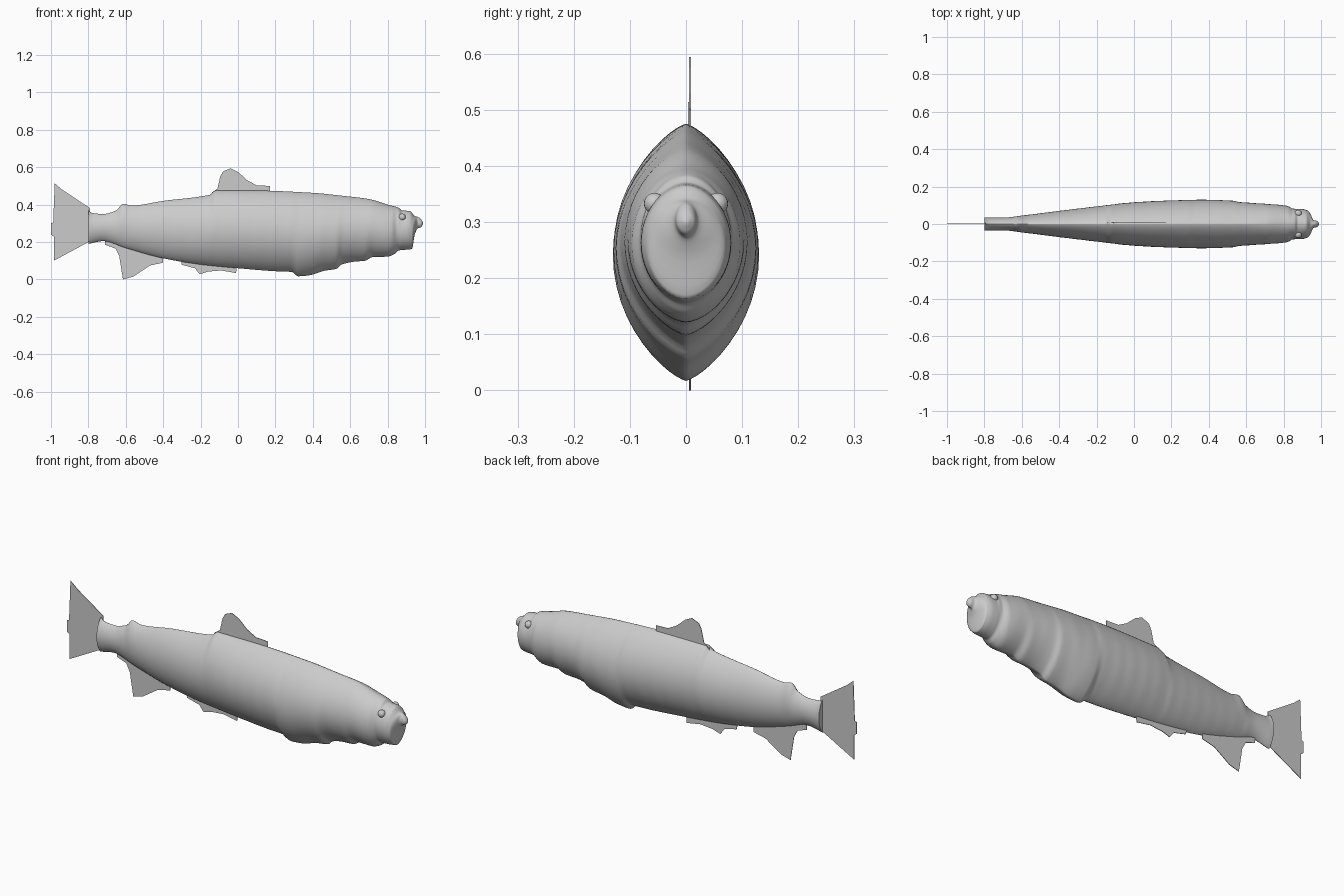
import bpy
import bmesh
from math import pi, sin, cos
from mathutils import Vector

default_cube = bpy.data.objects.get("Cube")
if default_cube:
    bpy.data.objects.remove(default_cube, do_unlink=True)


def make_material(name, colour):
    mat = bpy.data.materials.new(name)
    mat.use_nodes = True
    mat.diffuse_color = colour
    mat.node_tree.nodes["Principled BSDF"].inputs["Base Color"].default_value = colour
    return mat


skin = make_material("light grey", (0.6, 0.6, 0.6, 1))


def add_object(name, bm, smooth):
    bmesh.ops.recalc_face_normals(bm, faces=bm.faces)
    mesh = bpy.data.meshes.new(name)
    bm.to_mesh(mesh)
    bm.free()
    mesh.materials.append(skin)
    obj = bpy.data.objects.new(name, mesh)
    bpy.context.scene.collection.objects.link(obj)
    for polygon in mesh.polygons:
        polygon.use_smooth = smooth
    return obj


def profile_at(points, x):
    """Monotone cubic interpolation through (x, value) pairs."""
    def slope(i):
        (ax, av), (bx, bv) = points[i], points[i + 1]
        return (bv - av) / (bx - ax)

    def tangent(i):
        if i == 0 or i == len(points) - 1:
            return slope(min(i, len(points) - 2))
        before, after = slope(i - 1), slope(i)
        if before * after <= 0:
            return 0
        return 2 * before * after / (before + after)

    for i in range(len(points) - 1):
        (ax, av), (bx, bv) = points[i], points[i + 1]
        if x <= bx:
            span = bx - ax
            t = (x - ax) / span
            s = 1 - t
            return (av * (1 + 2 * t) * s * s + bv * (3 - 2 * t) * t * t
                    + span * t * s * (s * tangent(i) - t * tangent(i + 1)))
    return points[-1][1]


# Body outlines along the length: back, belly and half width
back = [(-.8, .37), (-.78, .355), (-.72, .35), (-.65, .37), (-.615, .405), (-.57, .395),
        (-.4, .42), (-.15, .453), (-.12, .475), (.1, .475), (.4, .463), (.56, .447),
        (.7, .43), (.8, .4), (.86, .383), (.875, .37), (.92, .365), (.945, .34),
        (.965, .333), (.98, .32), (.99, .303)]
belly = [(-.8, .19), (-.72, .205), (-.6, .168), (-.4, .113), (-.2, .08), (0, .06),
         (.2, .044), (.29, .04), (.32, .017), (.38, .022), (.46, .046), (.53, .058),
         (.55, .078), (.62, .095), (.68, .1), (.72, .12), (.8, .122), (.84, .138),
         (.86, .155), (.93, .163), (.945, .24), (.96, .272), (.98, .28), (.99, .297)]
width = [(-.8, .036), (-.7, .034), (-.6, .045), (-.4, .07), (-.2, .094), (0, .116),
         (.2, .126), (.37, .13), (.53, .124), (.56, .118), (.7, .108), (.82, .097),
         (.85, .082), (.9, .08), (.932, .07), (.945, .05), (.96, .021), (.98, .016),
         (.99, .003)]

# Body: a loft of lens-shaped rings, rounder towards the head
bm = bmesh.new()
SIDES = 48
stations = [-.8 + .01 * i for i in range(164)] + [.84 + .003 * i for i in range(51)]
rings = []
for x in stations:
    top, bottom, half = (profile_at(p, x) for p in (back, belly, width))
    middle, height = (top + bottom) / 2, (top - bottom) / 2
    sharpness = 1.5 if x < .6 else max(1.1, 1.5 - (x - .6) * 1.6)
    ring = []
    for k in range(SIDES):
        a = 2 * pi * k / SIDES
        side = abs(sin(a)) ** sharpness * (1 if sin(a) > 0 else -1)
        # Soft body folds, stronger on the underside
        fold = 1
        if -.6 < x < .85:
            fold += .006 * sin(x * 75) * (1 - cos(a)) / 2
        ring.append(bm.verts.new((x, half * side * fold, middle + height * cos(a))))
    rings.append(ring)
for first, second in zip(rings, rings[1:]):
    for k in range(SIDES):
        n = (k + 1) % SIDES
        bm.faces.new((first[k], first[n], second[n], second[k]))
bm.faces.new(rings[0])
bm.faces.new(rings[-1])
body = add_object("body", bm, True)
for obj in bpy.context.selected_objects:
    obj.select_set(False)
body.select_set(True)
bpy.context.view_layer.objects.active = body
bpy.ops.object.shade_smooth_by_angle(angle=pi / 3)

# Eyes: small bumps on both sides of the head
for name, side in (("left_eye", 1), ("right_eye", -1)):
    bm = bmesh.new()
    bmesh.ops.create_uvsphere(bm, u_segments=20, v_segments=12, radius=.019)
    bmesh.ops.translate(bm, verts=bm.verts, vec=Vector((.878, side * .056, .333)))
    add_object(name, bm, True)


# Fins: thin plates cut to an outline
def add_fin(name, outline, y=.007, thickness=.003):
    bm = bmesh.new()
    face = bm.faces.new([bm.verts.new((x, y - thickness / 2, z)) for x, z in outline])
    extruded = bmesh.ops.extrude_face_region(bm, geom=[face])["geom"]
    moved = [v for v in extruded if isinstance(v, bmesh.types.BMVert)]
    bmesh.ops.translate(bm, verts=moved, vec=Vector((0, thickness, 0)))
    bmesh.ops.triangulate(bm, faces=[f for f in bm.faces if len(f.verts) > 4])
    add_object(name, bm, False)


add_fin("dorsal_fin", [(-.145, .44), (-.14, .465), (-.11, .485), (-.095, .55), (-.08, .578),
                       (-.04, .594), (0, .575), (.05, .53), (.1, .503), (.17, .5), (.17, .45)])
add_fin("anal_fin", [(-.71, .22), (-.71, .185), (-.655, .165), (-.635, .125), (-.615, 0),
                     (-.56, .015), (-.47, .075), (-.4, .09), (-.4, .14)])
add_fin("pelvic_fin", [(-.31, .12), (-.3, .078), (-.23, .06), (-.205, .028), (-.16, .042),
                       (-.09, .048), (-.01, .034), (-.005, .09)])
add_fin("tail_fin", [(-.79, .205), (-.985, .1), (-.985, .23), (-1, .24), (-1, .3),
                     (-.988, .305), (-.98, .514), (-.94, .48), (-.79, .38)], y=.005)
